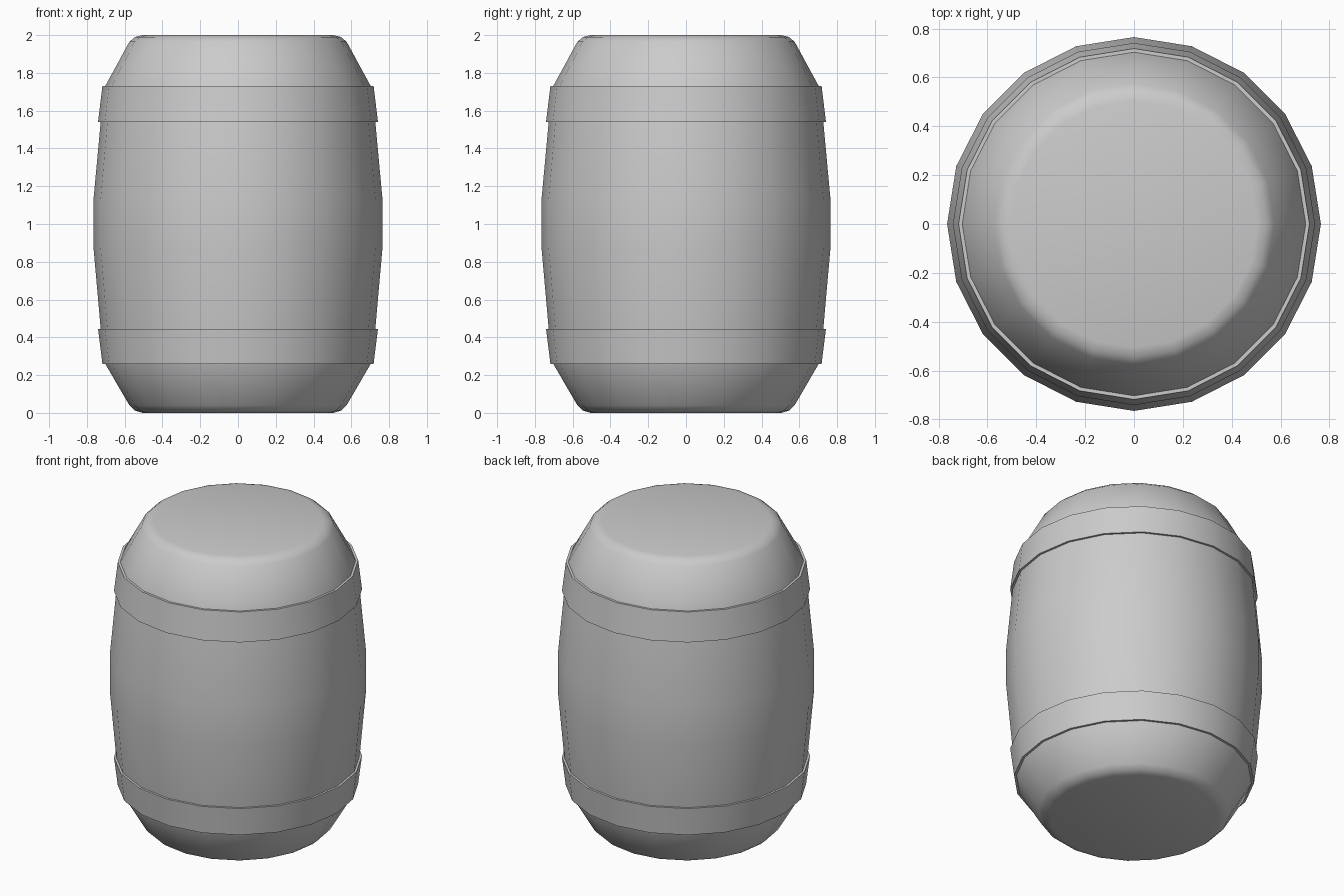
import bpy
import bmesh
from math import cos, sin, tau, radians

if "Cube" in bpy.data.objects:
    bpy.data.objects.remove(bpy.data.objects["Cube"])

SIDES = 20


def revolve(name, profile, closed=False):
    """Spin a (radius, z) profile around z; open profiles get end caps."""
    bm = bmesh.new()
    rings = [[bm.verts.new((r * cos(tau * i / SIDES), r * sin(tau * i / SIDES), z))
              for i in range(SIDES)] for r, z in profile]
    pairs = list(zip(rings, rings[1:]))
    if closed:
        pairs.append((rings[-1], rings[0]))
    for a, b in pairs:
        for i in range(SIDES):
            j = (i + 1) % SIDES
            bm.faces.new((a[i], a[j], b[j], b[i]))
    if not closed:
        bm.faces.new(rings[0])
        bm.faces.new(rings[-1])
    bmesh.ops.recalc_face_normals(bm, faces=bm.faces)
    mesh = bpy.data.meshes.new(name)
    bm.to_mesh(mesh)
    bm.free()
    obj = bpy.data.objects.new(name, mesh)
    bpy.context.collection.objects.link(obj)
    bpy.ops.object.select_all(action='DESELECT')
    obj.select_set(True)
    bpy.context.view_layer.objects.active = obj
    bpy.ops.object.shade_smooth_by_angle(angle=radians(35))
    return obj


# Bulging body with softened rims
lower = [(0.505, 0.0), (0.545, 0.012), (0.575, 0.04), (0.703, 0.26),
         (0.727, 0.445), (0.765, 0.875)]
upper = [(0.765, 1.13), (0.727, 1.54), (0.703, 1.73),
         (0.575, 1.965), (0.545, 1.99), (0.505, 2.0)]
revolve("barrel_body", lower + upper)

# Two hoops standing slightly proud of the body
revolve("lower_hoop", [(0.703, 0.26), (0.718, 0.26), (0.741, 0.445), (0.727, 0.445)], True)
revolve("upper_hoop", [(0.727, 1.54), (0.741, 1.54), (0.718, 1.73), (0.703, 1.73)], True)
